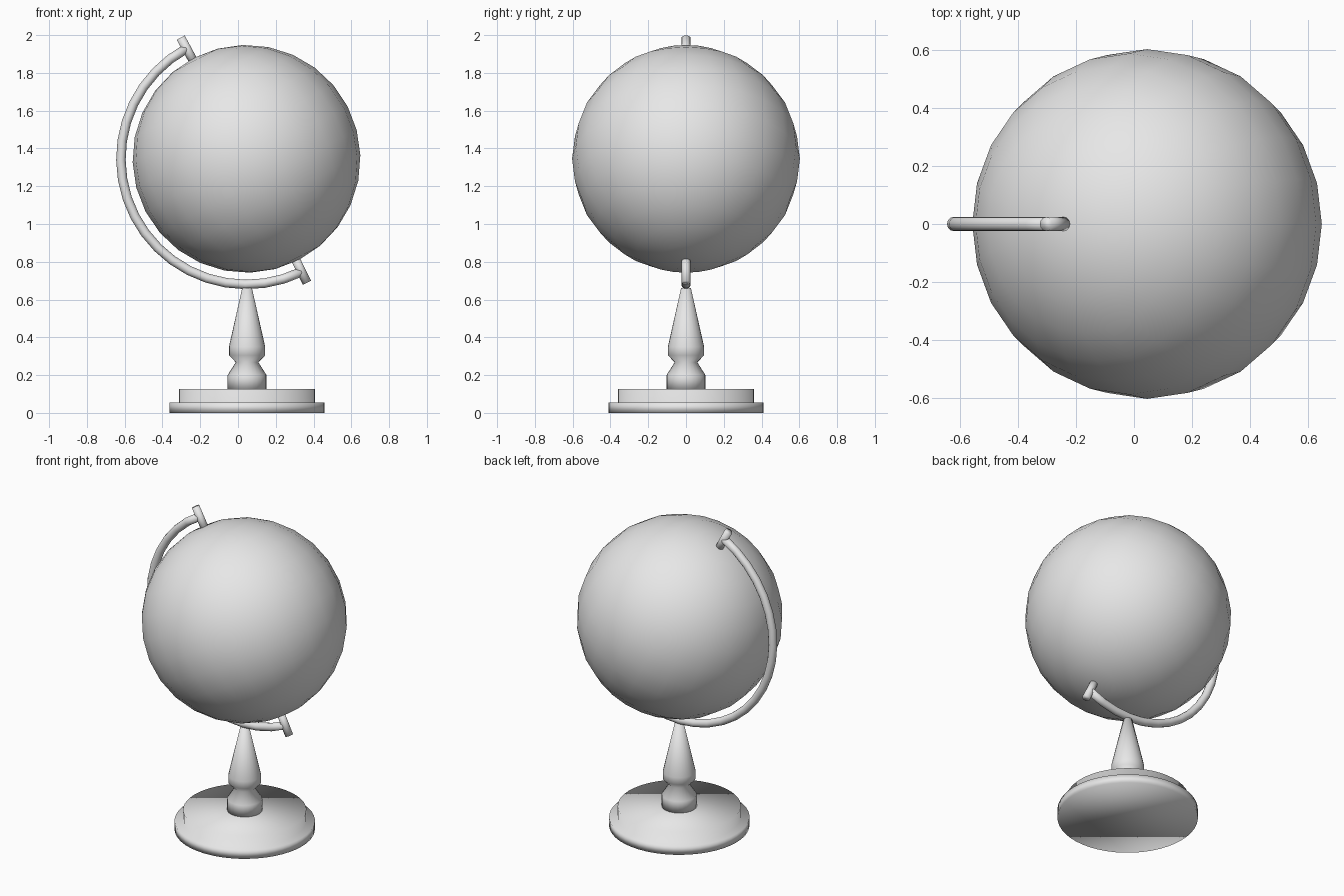
import bpy
import bmesh
from math import sin, cos, pi, radians
from mathutils import Vector

if "Cube" in bpy.data.objects:
    bpy.data.objects.remove(bpy.data.objects["Cube"], do_unlink=True)

grey = bpy.data.materials.new("light_grey")
grey.use_nodes = True
grey.diffuse_color = (0.8, 0.8, 0.8, 1)
grey.node_tree.nodes["Principled BSDF"].inputs["Base Color"].default_value = (0.8, 0.8, 0.8, 1)

CENTRE = Vector((0.045, 0, 1.345))
GLOBE_R = 0.603
ARC_R = 0.665
TUBE_R = 0.025
STAND_X = 0.048
TILT = radians(-27.5)


def finish(name, bm, location):
    """Turn a bmesh into a smooth grey object."""
    bmesh.ops.recalc_face_normals(bm, faces=bm.faces)
    for f in bm.faces:
        f.smooth = True
    mesh = bpy.data.meshes.new(name)
    bm.to_mesh(mesh)
    bm.free()
    mesh.materials.append(grey)
    ob = bpy.data.objects.new(name, mesh)
    ob.location = location
    bpy.context.collection.objects.link(ob)
    return ob


def skin(name, rings, location):
    """Bridge a list of point rings and cap both ends."""
    bm = bmesh.new()
    loops = [[bm.verts.new(p) for p in ring] for ring in rings]
    n = len(loops[0])
    for a, b in zip(loops, loops[1:]):
        for i in range(n):
            j = (i + 1) % n
            bm.faces.new((a[i], a[j], b[j], b[i]))
    bm.faces.new(loops[0])
    bm.faces.new(loops[-1])
    return finish(name, bm, location)


def lathe(name, profile, sides, location):
    rings = [[(r * cos(2 * pi * i / sides), r * sin(2 * pi * i / sides), z)
              for i in range(sides)] for r, z in profile]
    return skin(name, rings, location)


# Stepped round base and turned stem
stand = (STAND_X, 0, 0)
lathe("base", [(0.41, 0), (0.41, 0.056), (0.36, 0.056), (0.36, 0.126)], 48, stand)
lathe("stem", [(0.103, 0.12), (0.103, 0.2), (0.06, 0.268), (0.096, 0.305),
               (0.096, 0.35), (0.026, 0.66)], 24, stand)

# Tilted globe
bm = bmesh.new()
bmesh.ops.create_uvsphere(bm, u_segments=24, v_segments=14, radius=GLOBE_R)
globe = finish("globe", bm, CENTRE)
globe.rotation_euler.y = TILT

# Half-ring arm, swept from the upper pin to the lower one
STEPS, SIDES = 20, 12
START, END = radians(118.5), radians(296)
rings = []
for s in range(STEPS + 1):
    a = START + (END - START) * s / STEPS
    out = Vector((cos(a), 0, sin(a)))
    rings.append([out * (ARC_R + TUBE_R * cos(2 * pi * k / SIDES))
                  + Vector((0, TUBE_R * sin(2 * pi * k / SIDES), 0)) for k in range(SIDES)])
skin("arm", rings, CENTRE)

# Axis pins joining the arm to the globe
for name, angle in (("upper_pin", START), ("lower_pin", END)):
    pin = lathe(name, [(0.024, 0.57), (0.024, 0.73)], 12, CENTRE)
    pin.rotation_euler.y = pi / 2 - angle
